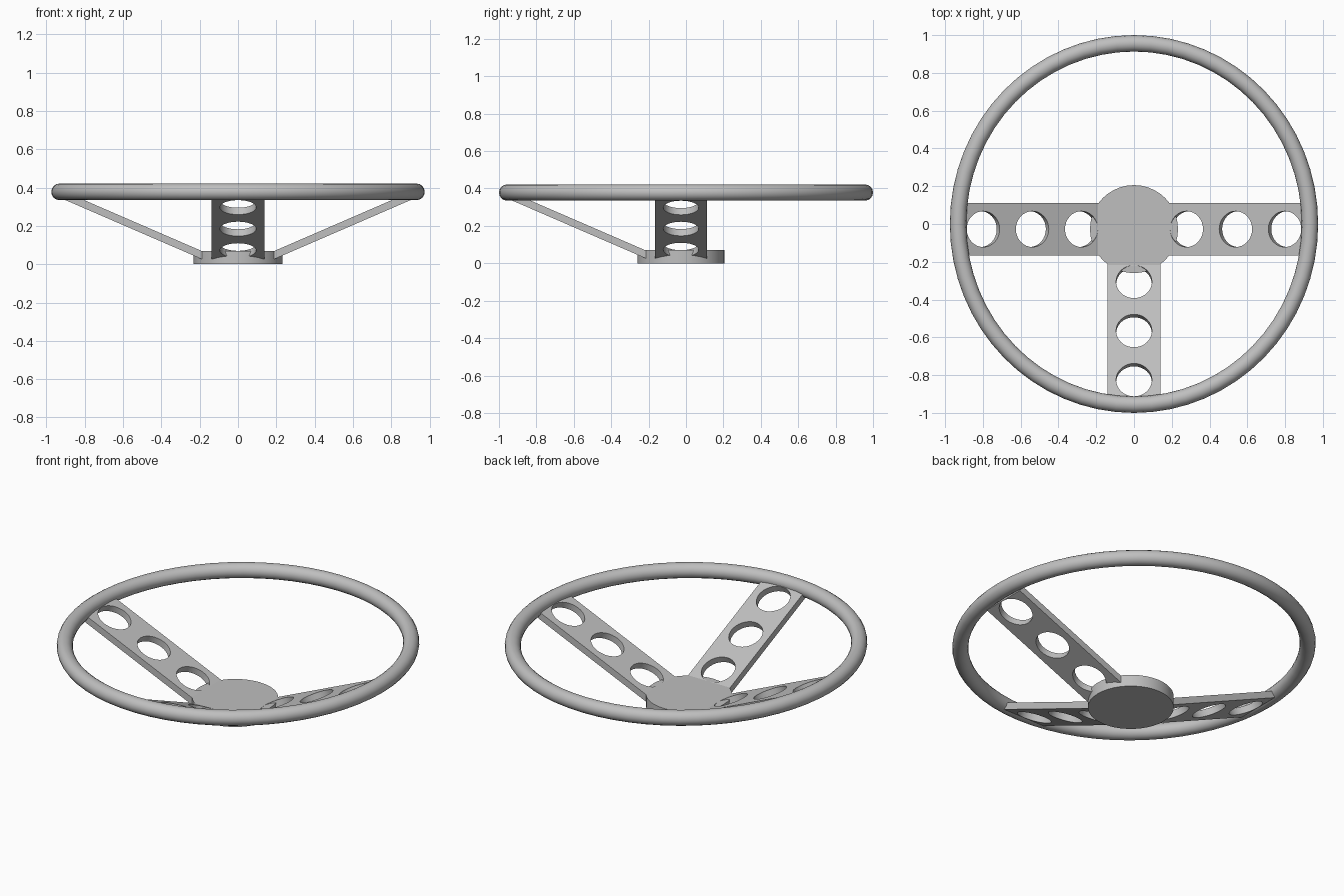
import bpy
import math
from mathutils import Matrix

cube = bpy.data.objects.get("Cube")
if cube:
    bpy.data.objects.remove(cube, do_unlink=True)

# One grey metal for everything
metal = bpy.data.materials.new("grey_metal")
metal.use_nodes = True
grey = (0.52, 0.52, 0.52, 1)
metal.diffuse_color = grey
metal.node_tree.nodes["Principled BSDF"].inputs["Base Color"].default_value = grey

HUB_Y = -0.027
SLOPE = math.radians(23.4)


def finish(obj, name):
    obj.name = name
    obj.data.materials.clear()
    obj.data.materials.append(metal)
    bpy.ops.object.select_all(action='DESELECT')
    obj.select_set(True)
    bpy.context.view_layer.objects.active = obj
    bpy.ops.object.shade_smooth_by_angle(angle=math.radians(35))


def add_outline(curve, points):
    spline = curve.splines.new('POLY')
    spline.points.add(len(points) - 1)
    for p, (x, y) in zip(spline.points, points):
        p.co = (x, y, 0, 1)
    spline.use_cyclic_u = True


def spoke(name, heading):
    # Flat bar with three round holes, tilted up from the hub to the rim
    curve = bpy.data.curves.new(name, 'CURVE')
    curve.dimensions = '2D'
    curve.fill_mode = 'BOTH'
    curve.extrude = 0.0195
    inner, outer, half = 0.163, 0.975, 0.139
    add_outline(curve, [(inner, -half), (outer, -half), (outer, half), (inner, half)])
    for reach in (0.286, 0.546, 0.806):
        centre = reach / math.cos(SLOPE)
        turns = [math.tau * i / 32 for i in range(32)]
        add_outline(curve, [(centre + 0.095 * math.cos(t), 0.095 * math.sin(t)) for t in turns])
    obj = bpy.data.objects.new(name, curve)
    bpy.context.collection.objects.link(obj)
    bpy.ops.object.select_all(action='DESELECT')
    obj.select_set(True)
    bpy.context.view_layer.objects.active = obj
    bpy.ops.object.convert(target='MESH')
    obj = bpy.context.object
    obj.data.transform(Matrix.Translation((0, HUB_Y, -0.034))
                       @ Matrix.Rotation(heading, 4, 'Z')
                       @ Matrix.Rotation(-SLOPE, 4, 'Y'))
    finish(obj, name)


# Rim, slightly longer from front to back
bpy.ops.mesh.primitive_torus_add(major_radius=1, minor_radius=0.0435,
                                 major_segments=64, minor_segments=16,
                                 location=(0, 0, 0.378))
rim = bpy.context.object
for v in rim.data.vertices:
    # Stretch only the centre line so the tube stays round
    r = math.hypot(v.co.x, v.co.y)
    ux, uy = v.co.x / r, v.co.y / r
    v.co.x = ux * (0.9315 + r - 1)
    v.co.y = uy * (0.9565 + r - 1)
finish(rim, "rim")

# Hub disc
bpy.ops.mesh.primitive_cylinder_add(vertices=40, radius=0.233, depth=0.07,
                                    location=(0, HUB_Y, 0.035))
finish(bpy.context.object, "hub")

# Three spokes
spoke("left_spoke", 0)
spoke("right_spoke", math.pi)
spoke("front_spoke", -math.pi / 2)
